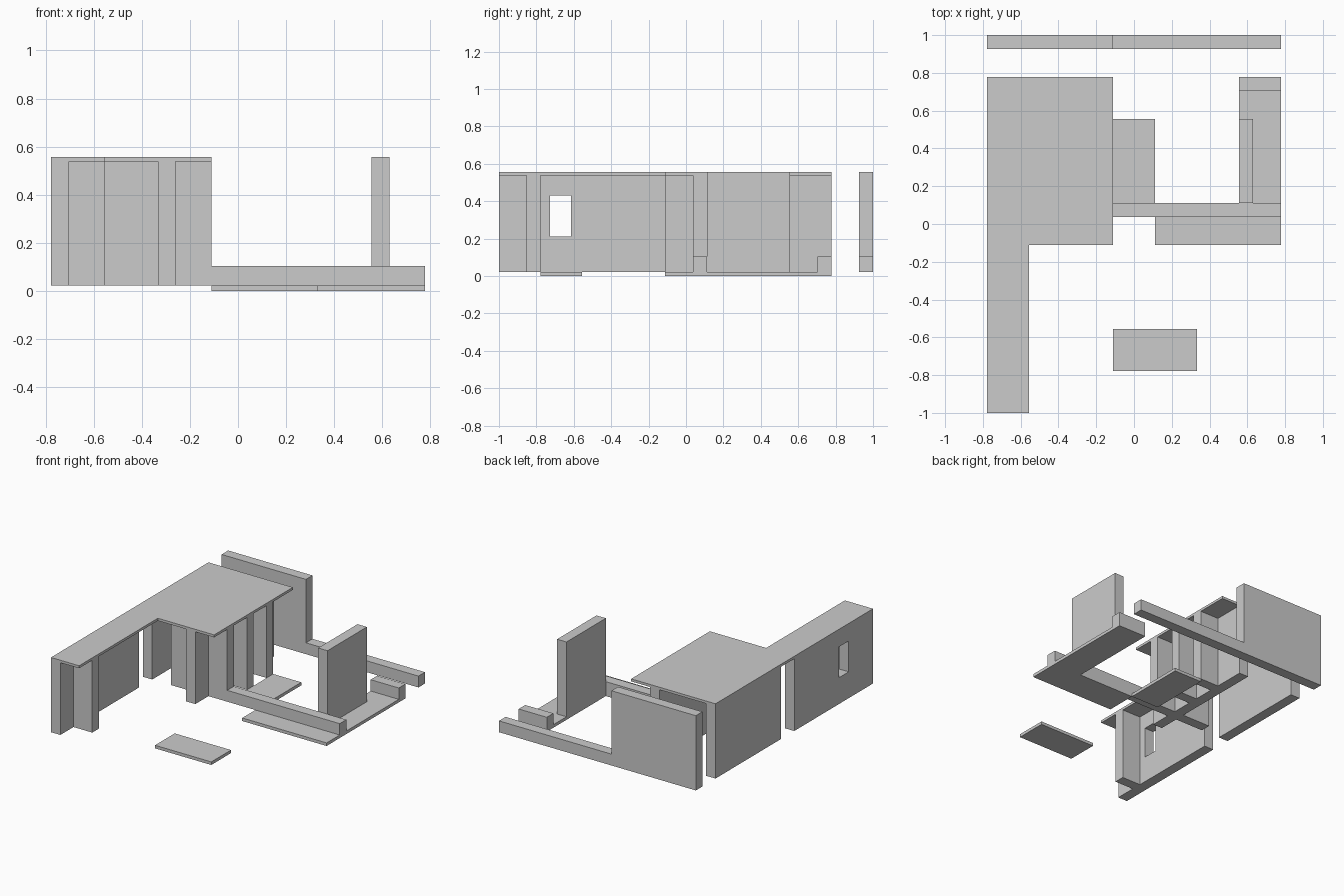
import bpy

if "Cube" in bpy.data.objects:
    bpy.data.objects.remove(bpy.data.objects["Cube"])

FLOOR, LOW, UNDER, TOP = 0.022, 0.103, 0.538, 0.556
T = 0.074                      # wall thickness
A, B, C, D = 1/9, 3/9, 5/9, 7/9  # plan grid lines


def box(name, x0, x1, y0, y1, z0, z1):
    bpy.ops.mesh.primitive_cube_add(size=1, location=((x0+x1)/2, (y0+y1)/2, (z0+z1)/2))
    o = bpy.context.object
    o.name = name
    o.scale = (x1-x0, y1-y0, z1-z0)
    bpy.ops.object.transform_apply(location=False, rotation=False, scale=True)
    return o


def prism(name, pts, axis, lo, hi):
    """Extrude a plan outline along z, or an x-z outline along y."""
    put = (lambda p, h: (p[0], p[1], h)) if axis == 'z' else (lambda p, h: (p[0], h, p[1]))
    n = len(pts)
    verts = [put(p, lo) for p in pts] + [put(p, hi) for p in pts]
    faces = [list(range(n))[::-1], list(range(n, 2*n))]
    faces += [[i, (i+1) % n, (i+1) % n + n, i+n] for i in range(n)]
    if axis == 'y':
        faces = [f[::-1] for f in faces]
    me = bpy.data.meshes.new(name)
    me.from_pydata(verts, [], faces)
    o = bpy.data.objects.new(name, me)
    bpy.context.collection.objects.link(o)
    return o


# L-shaped roof
prism("roof", [(-D, -1), (-C, -1), (-C, -A), (-A, -A), (-A, D), (-D, D)], 'z', UNDER, TOP)

# Floor slabs
prism("terrace_floor", [(A, -A), (D, -A), (D, D), (C, D), (C, A), (A, A)], 'z', 0, FLOOR)
box("porch_floor", -A, A, A, C, 0, FLOOR)
box("front_step", -A, B, -D, -C, 0, FLOOR)

# Boundary wall, tall then low
prism("back_boundary_wall", [(-D, FLOOR), (D, FLOOR), (D, LOW), (-A, LOW), (-A, TOP), (-D, TOP)],
      'y', 1-T, 1)

# Left outer wall: window in the front length, door gap, rear length
xl, xr = -D, -D+T
w0, w1, wz0, wz1 = -0.726, -0.615, 0.21, 0.43
box("left_wall_front", xl, xr, -1, w0, FLOOR, UNDER)
box("left_wall_middle", xl, xr, w1, -A, FLOOR, UNDER)
box("window_sill_wall", xl, xr, w0, w1, FLOOR, wz0)
box("window_head_wall", xl, xr, w0, w1, wz1, UNDER)
box("left_wall_rear", xl, xr, A-T, D, FLOOR, UNDER)

# Front cross wall of the wing
box("wing_front_wall", xr, -C, -D-T, -D, FLOOR, UNDER)

# House front wall, spine wall, and alcove dividers
box("house_front_wall", -C, -B, A-T, A, FLOOR, UNDER)
box("spine_wall", -B, -B+T, -A, D, FLOOR, UNDER)
for i, y in enumerate((A, B, C)):
    box(f"alcove_divider_{i+1}", -B+T, -A, y-T, y, FLOOR, UNDER)

# Terrace walls
box("terrace_low_wall", -A, D, A-T, A, FLOOR, LOW)
box("terrace_tall_wall", C, C+T, A, C, FLOOR, TOP)
box("terrace_end_low_wall", C, D, D-T, D, FLOOR, LOW)
